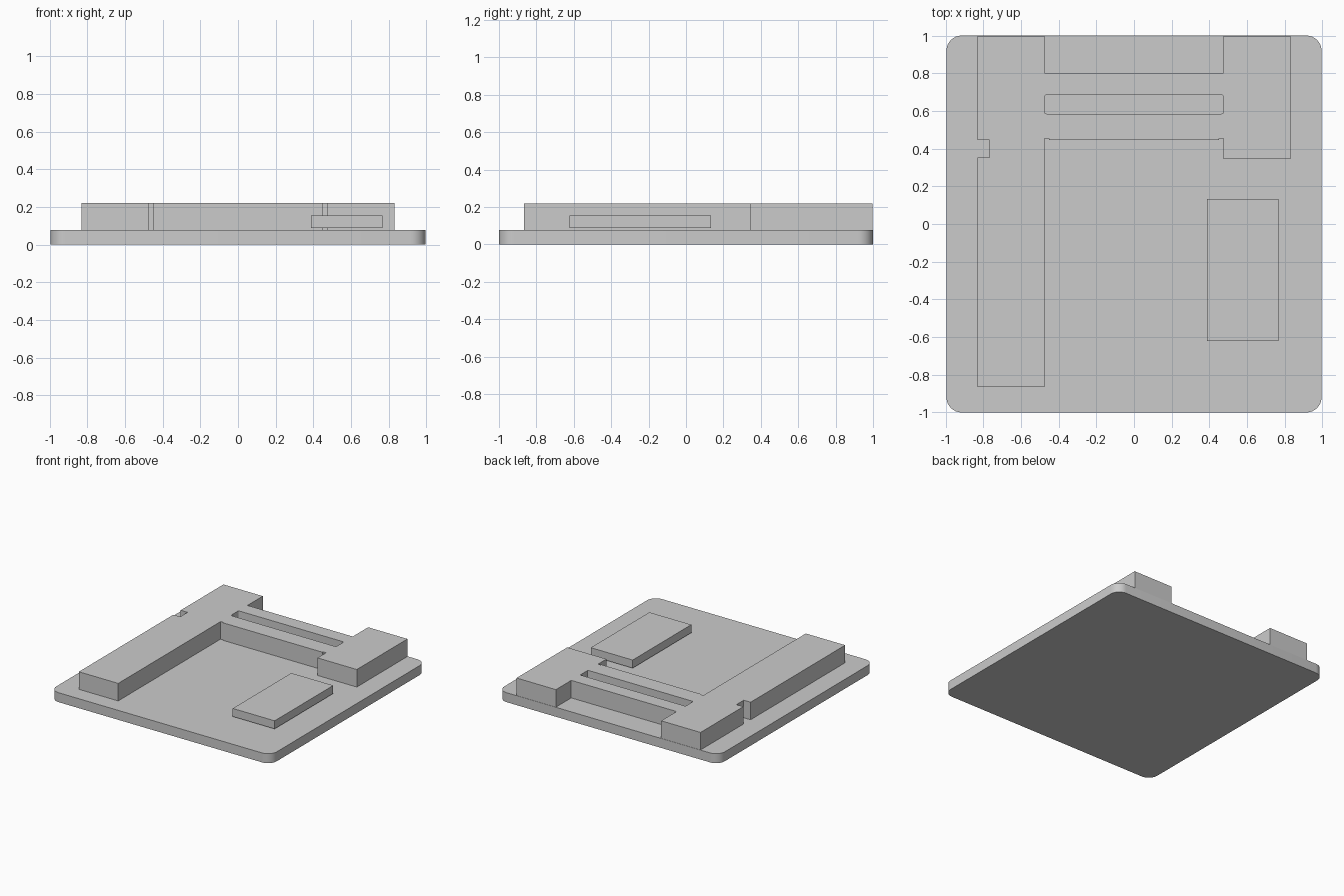
import bpy
import bmesh
import math

cube = bpy.data.objects.get("Cube")
if cube:
    bpy.data.objects.remove(cube, do_unlink=True)

grey = bpy.data.materials.new("plain grey")
grey.use_nodes = True
colour = (0.6, 0.6, 0.6, 1)
grey.diffuse_color = colour
grey.node_tree.nodes["Principled BSDF"].inputs["Base Color"].default_value = colour


def rounded_rect(x0, x1, y0, y1, radius=0, steps=8):
    """Counter-clockwise outline of a rectangle with optional round corners."""
    if not radius:
        return [(x0, y0), (x1, y0), (x1, y1), (x0, y1)]
    centres = [(x1 - radius, y1 - radius), (x0 + radius, y1 - radius),
               (x0 + radius, y0 + radius), (x1 - radius, y0 + radius)]
    points = []
    for corner, (cx, cy) in enumerate(centres):
        for i in range(steps + 1):
            a = (corner + i / steps) * math.pi / 2
            points.append((cx + radius * math.cos(a), cy + radius * math.sin(a)))
    return points


def slab(name, outlines, bottom, top):
    """Extrude a filled outline; any further outlines become holes."""
    curve = bpy.data.curves.new(name, "CURVE")
    curve.dimensions = "2D"
    curve.fill_mode = "BOTH"
    curve.extrude = (top - bottom) / 2
    for outline in outlines:
        spline = curve.splines.new("POLY")
        spline.points.add(len(outline) - 1)
        for point, (x, y) in zip(spline.points, outline):
            point.co = (x, y, 0, 1)
        spline.use_cyclic_u = True
    temp = bpy.data.objects.new(name + " outline", curve)
    bpy.context.collection.objects.link(temp)
    bpy.context.view_layer.update()
    evaluated = temp.evaluated_get(bpy.context.evaluated_depsgraph_get())
    mesh = bpy.data.meshes.new_from_object(evaluated)
    bpy.data.objects.remove(temp, do_unlink=True)

    # Weld the caps to the sides and face everything outwards
    bm = bmesh.new()
    bm.from_mesh(mesh)
    bmesh.ops.remove_doubles(bm, verts=bm.verts, dist=0.0001)
    bmesh.ops.translate(bm, verts=bm.verts, vec=(0, 0, (top + bottom) / 2))
    bmesh.ops.recalc_face_normals(bm, faces=bm.faces)
    bm.to_mesh(mesh)
    bm.free()
    mesh.materials.clear()
    mesh.materials.append(grey)
    obj = bpy.data.objects.new(name, mesh)
    bpy.context.collection.objects.link(obj)
    bpy.ops.object.select_all(action="DESELECT")
    obj.select_set(True)
    bpy.context.view_layer.objects.active = obj
    bpy.ops.object.shade_smooth_by_angle(angle=math.radians(30))
    return obj


# Base plate with rounded corners
plate_top = 0.077
slab("base_plate", [rounded_rect(-0.995, 0.995, -1, 1, 0.08)], 0, plate_top)

# Raised frame: long left arm, cross bar, short right block and back recess
outer, inner = 0.83, 0.475
frame = [
    (-outer, -0.865), (-inner, -0.865), (-inner, 0.455), (-0.45, 0.455),
    (-0.45, 0.447), (0.45, 0.447), (0.45, 0.455), (inner, 0.455),
    (inner, 0.345), (outer, 0.345), (outer, 0.998), (inner, 0.998),
    (inner, 0.80), (-inner, 0.80), (-inner, 0.998), (-outer, 0.998),
    (-outer, 0.447), (-0.768, 0.447), (-0.768, 0.353), (-outer, 0.353),
]
slot = rounded_rect(-inner, inner, 0.585, 0.685, 0.01, 3)
slab("raised_frame", [frame, slot], plate_top, 0.22)

# Separate rectangular pad, just clear of the plate
slab("raised_pad", [rounded_rect(0.388, 0.766, -0.622, 0.133)], 0.088, 0.154)
